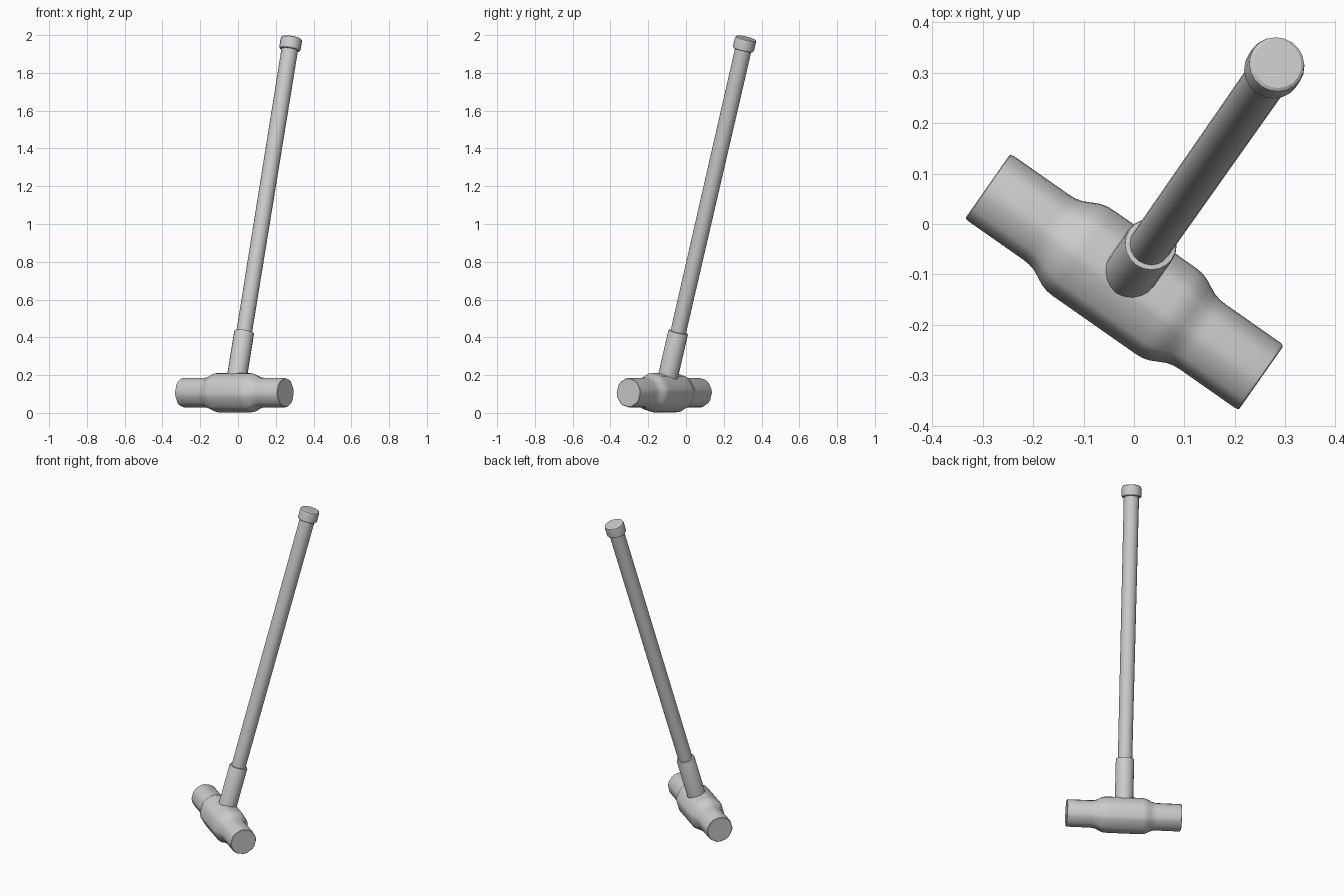
import bpy, bmesh, math
from mathutils import Matrix

if "Cube" in bpy.data.objects:
    bpy.data.objects.remove(bpy.data.objects["Cube"])

TILT, TURN = math.radians(15.7), math.radians(-35)
# shared frame: local x = head length, local z = handle axis, origin = head centre
FRAME = (Matrix.Translation((-0.019, -0.115, 0.107))
         @ Matrix.Rotation(TURN, 4, 'Z') @ Matrix.Rotation(-TILT, 4, 'X'))


def loft(name, rings, angle=30):
    """Skin equal-sized rings of points, cap both ends, place in the hammer frame."""
    bm = bmesh.new()
    loops = [[bm.verts.new(p) for p in ring] for ring in rings]
    n = len(loops[0])
    for a, b in zip(loops, loops[1:]):
        for i in range(n):
            j = (i + 1) % n
            bm.faces.new((a[i], a[j], b[j], b[i]))
    bm.faces.new(loops[0][::-1])
    bm.faces.new(loops[-1])
    bmesh.ops.recalc_face_normals(bm, faces=bm.faces)
    bm.transform(FRAME)
    mesh = bpy.data.meshes.new(name)
    bm.to_mesh(mesh)
    bm.free()
    obj = bpy.data.objects.new(name, mesh)
    bpy.context.collection.objects.link(obj)
    bpy.ops.object.select_all(action='DESELECT')
    obj.select_set(True)
    bpy.context.view_layer.objects.active = obj
    bpy.ops.object.shade_smooth_by_angle(angle=math.radians(angle))
    return obj


def section(x, h, flat, fillet):
    """Chamfered square across the head, its eight corners softened."""
    f = flat * h
    corners = [(h, -f), (h, f), (f, h), (-f, h), (-h, f), (-h, -f), (-f, -h), (f, -h)]
    pts = []
    for i, (y, z) in enumerate(corners):
        for k in (i - 1, (i + 1) % 8):
            dy, dz = corners[k][0] - y, corners[k][1] - z
            d = math.hypot(dy, dz)
            pts.append((x, y + dy / d * fillet, z + dz / d * fillet))
    return pts


def turned(name, profile, sides=20):
    """Round part along the handle axis from (height, radius) pairs."""
    return loft(name, [[(r * math.cos(2 * math.pi * i / sides),
                         r * math.sin(2 * math.pi * i / sides), z)
                        for i in range(sides)] for z, r in profile])


# head: half profile (distance from centre, half width), mirrored
half = [(0.10, 0.0995), (0.115, 0.0985), (0.13, 0.0945), (0.145, 0.0875),
        (0.16, 0.0805), (0.175, 0.077), (0.19, 0.076), (0.322, 0.076), (0.329, 0.0745), (0.331, 0.072)]
profile = [(-x, h) for x, h in reversed(half)] + half
loft("hammer_head", [section(x, h, 0.42, 0.011) for x, h in profile], 35)

# handle, sleeve at the head and end cap
turned("handle", [(0.0, 0.041), (1.93, 0.044)])
turned("sleeve", [(0.0, 0.053), (0.329, 0.053), (0.334, 0.051), (0.335, 0.044)])
turned("end_cap", [(1.885, 0.046), (1.886, 0.053), (1.892, 0.057), (1.937, 0.057),
                   (1.947, 0.055), (1.951, 0.049)])
